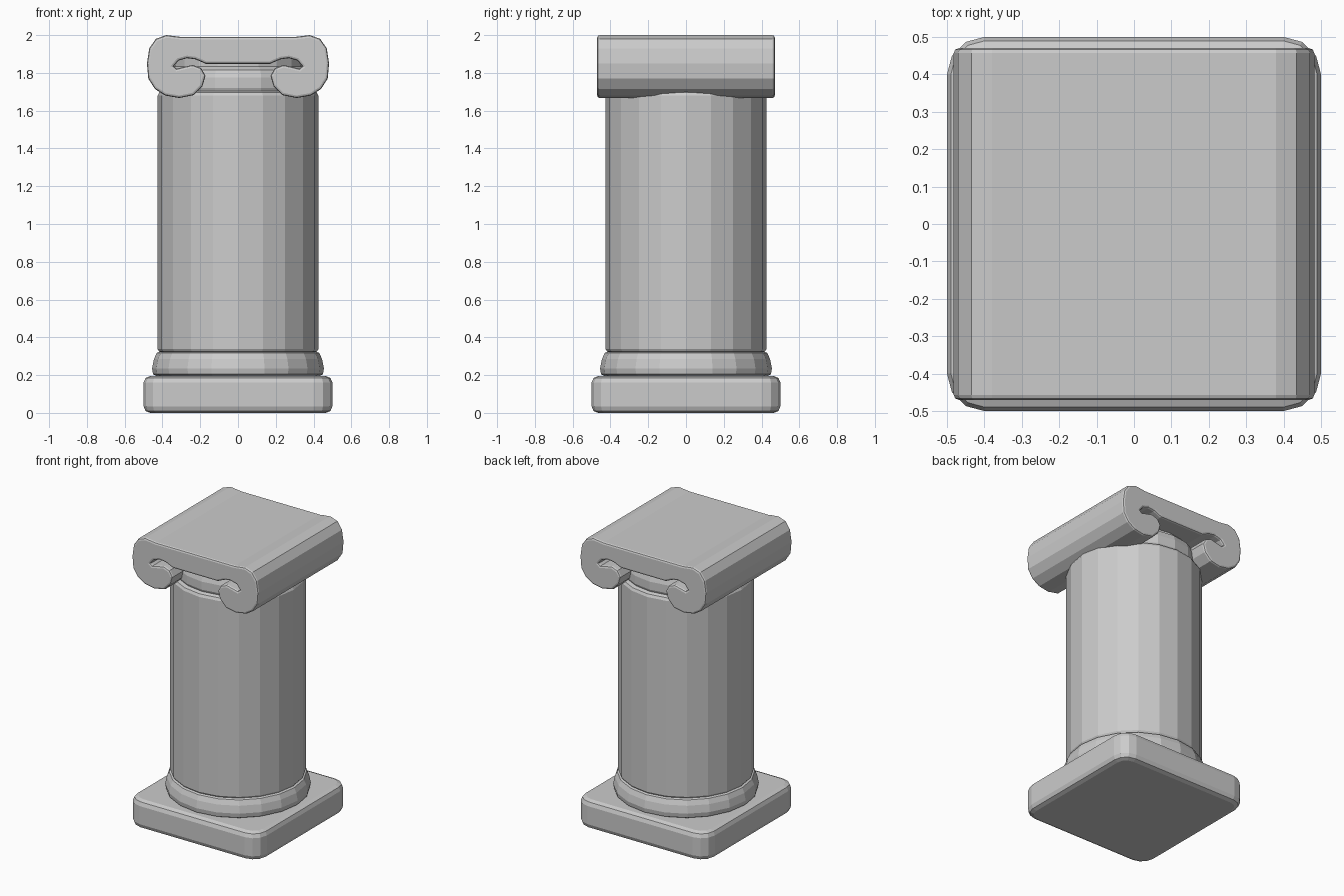
import bpy, bmesh, math

if "Cube" in bpy.data.objects:
    bpy.data.objects.remove(bpy.data.objects["Cube"])


def finish(name, bm):
    bmesh.ops.recalc_face_normals(bm, faces=bm.faces)
    me = bpy.data.meshes.new(name)
    bm.to_mesh(me)
    bm.free()
    ob = bpy.data.objects.new(name, me)
    bpy.context.collection.objects.link(ob)
    return ob


def lathe(name, profile, sides=20):
    """Closed solid of revolution about z from (radius, z) points."""
    bm = bmesh.new()
    rings = [[bm.verts.new((r * math.cos(2 * math.pi * i / sides),
                            r * math.sin(2 * math.pi * i / sides), z))
              for i in range(sides)] for r, z in profile]
    for a, b in zip(rings, rings[1:]):
        for i in range(sides):
            j = (i + 1) % sides
            bm.faces.new((a[i], a[j], b[j], b[i]))
    bm.faces.new(rings[0][::-1])
    bm.faces.new(rings[-1])
    return finish(name, bm)


def prism(name, outline, move, rim, segments):
    """Extrude an outline and round the edges of both end caps."""
    bm = bmesh.new()
    cap = bm.faces.new([bm.verts.new(p) for p in outline])
    ext = bmesh.ops.extrude_face_region(bm, geom=[cap], use_keep_orig=True)
    verts = [g for g in ext["geom"] if isinstance(g, bmesh.types.BMVert)]
    top = [g for g in ext["geom"] if isinstance(g, bmesh.types.BMFace)][0]
    bmesh.ops.translate(bm, verts=verts, vec=move)
    bmesh.ops.recalc_face_normals(bm, faces=bm.faces)
    edges = list(cap.edges) + list(top.edges)
    bmesh.ops.bevel(bm, geom=edges, offset=rim, segments=segments,
                    profile=0.5, affect='EDGES', clamp_overlap=True)
    return finish(name, bm)


# Square plinth with rounded corners
corners = []
for k in range(4):
    cx, cy = [(1, 1), (-1, 1), (-1, -1), (1, -1)][k]
    for s in range(4):
        a = math.radians(90 * k + 30 * s)
        corners.append((0.4 * cx + 0.1 * math.cos(a), 0.4 * cy + 0.1 * math.sin(a), 0))
prism("plinth", corners, (0, 0, 0.195), 0.035, 2)

# Turned parts of the column
lathe("base_ring", [(0.42, 0.19), (0.45, 0.205), (0.455, 0.235), (0.445, 0.285),
                    (0.43, 0.318), (0.40, 0.328)])
lathe("shaft", [(0.40, 0.318), (0.418, 0.325), (0.425, 0.337), (0.425, 1.68),
                (0.416, 1.697), (0.39, 1.705)])
lathe("neck_ring", [(0.385, 1.69), (0.398, 1.72), (0.398, 1.775), (0.385, 1.815),
                    (0.35, 1.835), (0.35, 1.90)])

# Scroll capital: half outline (x, z) from top middle round to the lower band edge
half = [(0.30, 1.99), (0.38, 2.0), (0.435, 1.98), (0.47, 1.93), (0.482, 1.85),
        (0.475, 1.77), (0.44, 1.715), (0.385, 1.68), (0.31, 1.667), (0.235, 1.682),
        (0.188, 1.73), (0.172, 1.785), (0.195, 1.825), (0.24, 1.842), (0.285, 1.832),
        (0.325, 1.822), (0.34, 1.835), (0.315, 1.865), (0.27, 1.878), (0.225, 1.872), (0.17, 1.848)]
outline = [(x, -0.47, z) for x, z in half] + [(-x, -0.47, z) for x, z in reversed(half)]
prism("scroll_capital", outline, (0, 0.94, 0), 0.016, 2)
